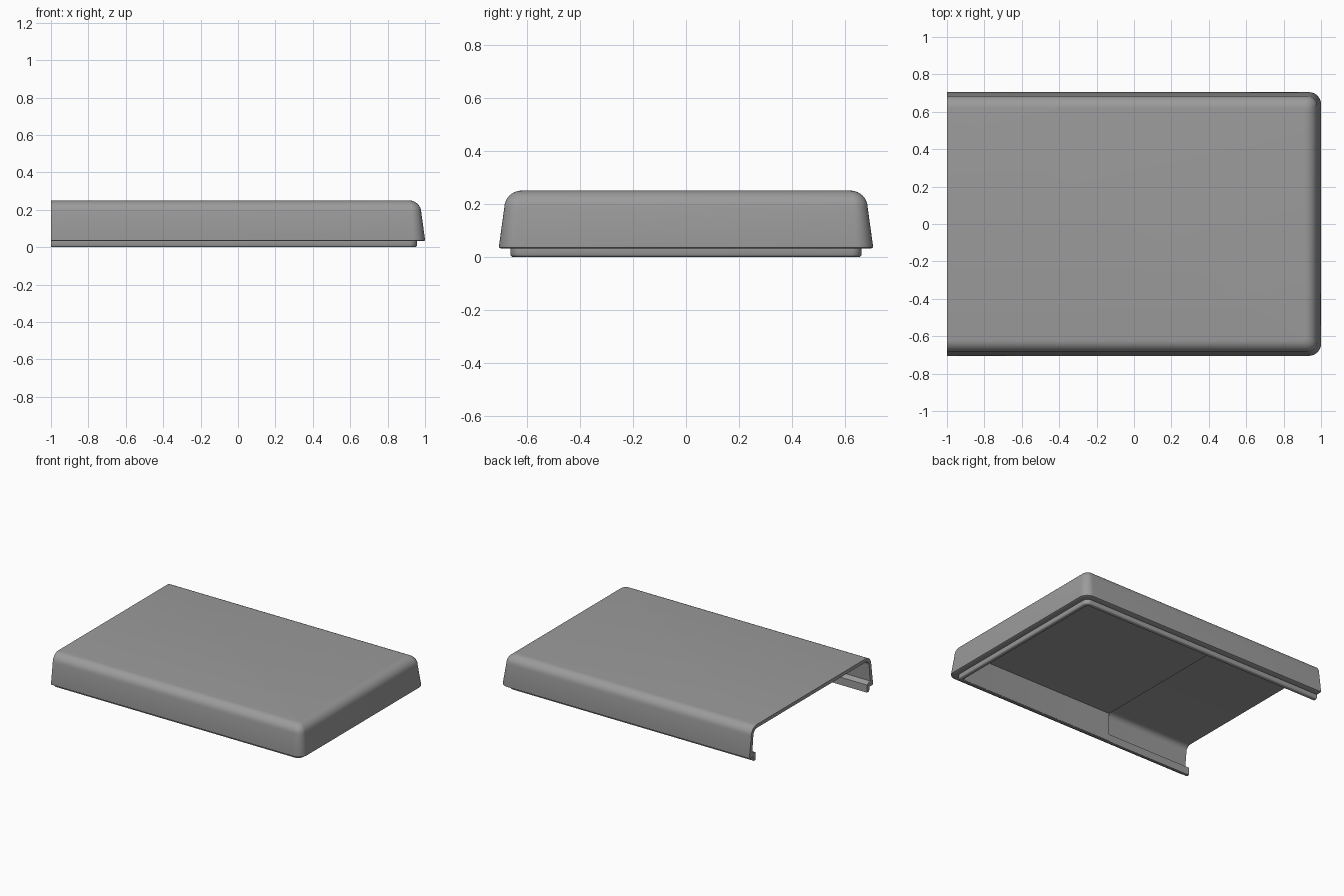
import bpy, bmesh, math

if "Cube" in bpy.data.objects:
    bpy.data.objects.remove(bpy.data.objects["Cube"])

HALF_W, END_X = 0.705, 1.0

grey = bpy.data.materials.new("plain_grey")
grey.diffuse_color = (0.33, 0.33, 0.33, 1)
grey.use_nodes = True
grey.node_tree.nodes["Principled BSDF"].inputs["Base Color"].default_value = grey.diffuse_color


def u_path(inset, z, open_x):
    """U-shaped outline, open on the left, with two rounded corners."""
    w, e = HALF_W - inset, END_X - inset
    r = max(0.065 - 0.6 * inset, 0.01)
    pts = [(open_x, -w, z)]
    for side, start in ((-1, -90), (1, 0)):
        for i in range(9):
            a = math.radians(start + 90 * i / 8)
            pts.append((e - r + r * math.cos(a), side * (w - r) + r * math.sin(a), z))
    pts.append((open_x, w, z))
    return pts


def arc(centre_inset, centre_z, r, steps=8):
    """Quarter round from the wall up to the flat top, as (inset, z)."""
    return [(centre_inset - r * math.cos(math.pi / 2 * i / steps),
             centre_z + r * math.sin(math.pi / 2 * i / steps)) for i in range(steps + 1)]


def tray(name, profile, open_x):
    """Sweep a wall profile, running ceiling to lip to top, round the U outline."""
    bm = bmesh.new()
    rings = [[bm.verts.new(p) for p in u_path(d, z, open_x)] for d, z in profile]
    for a, b in zip(rings, rings[1:]):
        for i in range(len(a) - 1):
            bm.faces.new((a[i], a[i + 1], b[i + 1], b[i]))
    bm.faces.new(rings[0])
    bm.faces.new(rings[-1])
    # cut section at the open end
    bm.faces.new([r[0] for r in rings] + [r[-1] for r in reversed(rings)])
    bmesh.ops.recalc_face_normals(bm, faces=bm.faces)
    mesh = bpy.data.meshes.new(name)
    bm.to_mesh(mesh)
    bm.free()
    mesh.materials.append(grey)
    obj = bpy.data.objects.new(name, mesh)
    bpy.context.collection.objects.link(obj)
    bpy.context.view_layer.objects.active = obj
    obj.select_set(True)
    bpy.ops.object.shade_smooth_by_angle(angle=math.radians(35))
    obj.select_set(False)


# Thin cover with tapered walls, rounded top edge and a stepped lip
inner = arc(0.085, 0.185, 0.04)[::-1]
lip = [(0.033, 0.07), (0.07, 0.055), (0.07, 0.0), (0.051, 0.0), (0.046, 0.003),
       (0.043, 0.009), (0.043, 0.032), (0.006, 0.032), (0.001, 0.035), (0.0, 0.041)]
tray("cover_shell", inner + lip + arc(0.085, 0.185, 0.065), -1.0)

# Thicker lining that fills the closed end
tray("inner_lining", [(0.072, 0.21), (0.072, 0.004), (0.055, 0.004),
                      (0.055, 0.045), (0.025, 0.075), (0.036, 0.185),
                      (0.05, 0.22), (0.085, 0.235)], -0.32)
